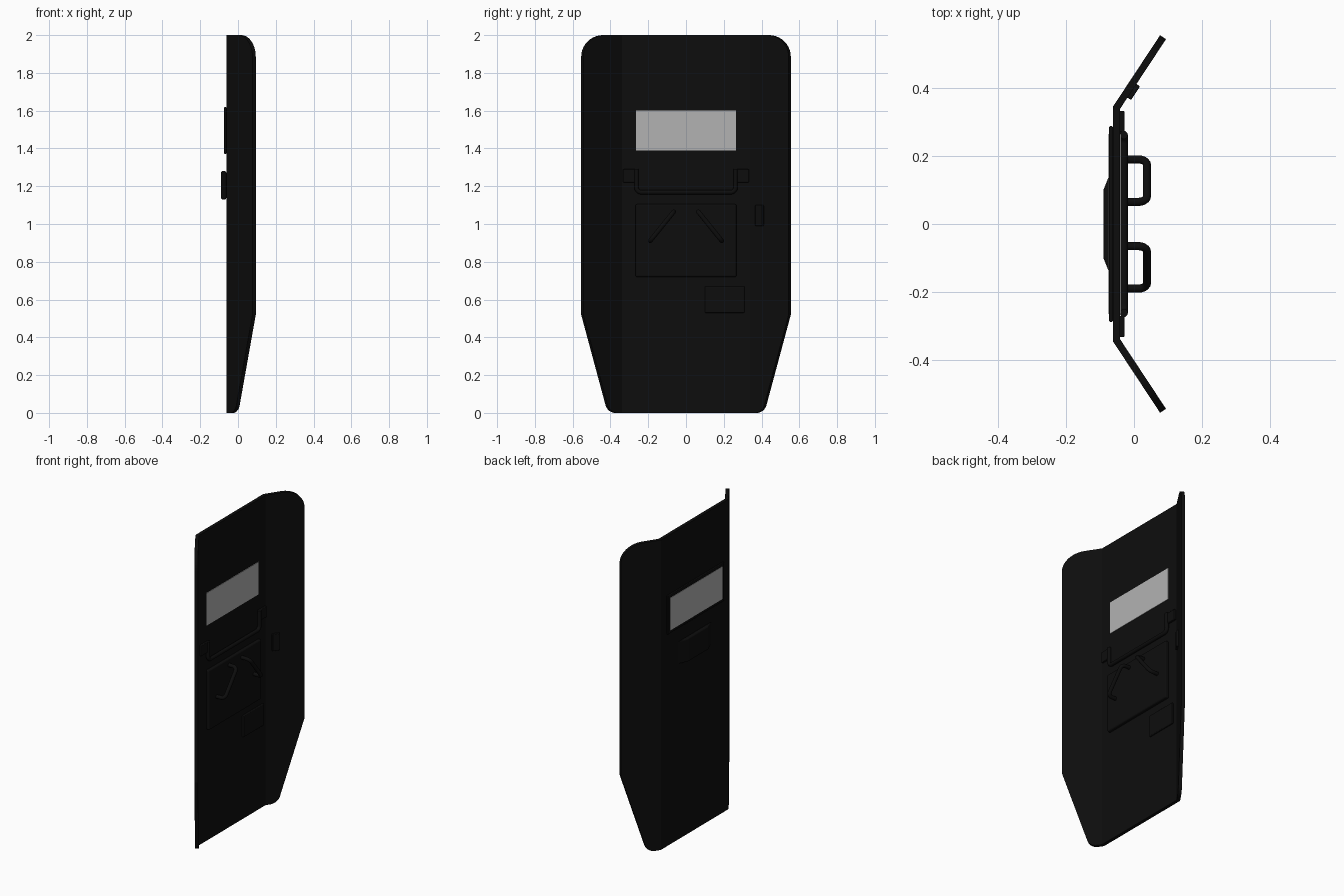
import bpy, bmesh, math
from mathutils import Matrix

cube = bpy.data.objects.get("Cube")
if cube:
    bpy.data.objects.remove(cube, do_unlink=True)


def make_material(name, value, roughness):
    m = bpy.data.materials.new(name)
    m.use_nodes = True
    col = (value, value, value, 1)
    m.diffuse_color = col
    bsdf = m.node_tree.nodes["Principled BSDF"]
    bsdf.inputs["Base Color"].default_value = col
    bsdf.inputs["Roughness"].default_value = roughness
    return m


black = make_material("matte black", 0.004, 0.7)
glass = make_material("pale grey glass", 0.45, 0.4)

OUTER = -0.062      # outer face of the flat centre panel
THICK = 0.021
INNER = OUTER + THICK
BEND = 0.345        # half width of the centre panel
SLOPE = 0.66        # how far the wings sweep back


def add_object(name, bm, mat):
    mesh = bpy.data.meshes.new(name)
    bm.to_mesh(mesh)
    bm.free()
    mesh.materials.append(mat)
    ob = bpy.data.objects.new(name, mesh)
    bpy.context.scene.collection.objects.link(ob)
    return ob


def add_bevel(ob, width, segments=3):
    mod = ob.modifiers.new("Bevel", 'BEVEL')
    mod.width = width
    mod.segments = segments
    mod.limit_method = 'ANGLE'


def box(name, xs, ys, zs, mat=black, bevel=0.0, turn=0.0):
    """Box from ranges, turned about its own vertical axis."""
    bm = bmesh.new()
    bmesh.ops.create_cube(bm, size=1)
    size = [r[1] - r[0] for r in (xs, ys, zs)]
    mid = [(r[0] + r[1]) / 2 for r in (xs, ys, zs)]
    bmesh.ops.transform(bm, verts=bm.verts, matrix=Matrix.Translation(mid)
                        @ Matrix.Rotation(turn, 4, 'Z') @ Matrix.Diagonal((*size, 1)))
    ob = add_object(name, bm, mat)
    if bevel:
        add_bevel(ob, bevel)
    return ob


def tube(name, corners, radius, bend):
    """Round tube along a path with rounded corners."""
    bm = bmesh.new()
    vs = [bm.verts.new(p) for p in corners]
    for a, b in zip(vs, vs[1:]):
        bm.edges.new((a, b))
    bmesh.ops.bevel(bm, geom=vs[1:-1], offset=bend, segments=5, profile=0.5,
                    affect='VERTICES')
    # walk the rounded wire from one end to the other
    v = min((v for v in bm.verts if len(v.link_edges) == 1),
            key=lambda v: (v.co - vs[0].co).length if vs[0].is_valid else 0)
    path, edge = [v.co.copy()], None
    while True:
        nxt = [e for e in v.link_edges if e != edge]
        if not nxt:
            break
        edge = nxt[0]
        v = edge.other_vert(v)
        path.append(v.co.copy())
    bm.free()
    curve = bpy.data.curves.new(name, 'CURVE')
    curve.dimensions = '3D'
    curve.bevel_depth = radius
    curve.bevel_resolution = 3
    curve.use_fill_caps = True
    sp = curve.splines.new('POLY')
    sp.points.add(len(path) - 1)
    for p, co in zip(sp.points, path):
        p.co = (*co, 1)
    sp.use_smooth = True
    curve.materials.append(black)
    ob = bpy.data.objects.new(name, curve)
    bpy.context.scene.collection.objects.link(ob)
    return ob


# Shield panel: flat outline, rounded corners, wings folded back, then thickened
half = [(0.415, 0.0), (0.555, 0.52), (0.555, 2.0)]
outline = half + [(-y, z) for y, z in reversed(half)]
bm = bmesh.new()
bm.faces.new([bm.verts.new((OUTER, y, z)) for y, z in outline])
for pick, radius in ((lambda z: z > 1.9, 0.115), (lambda z: z < 0.01, 0.04)):
    corners = [v for v in bm.verts if pick(v.co.z)]
    bmesh.ops.bevel(bm, geom=corners, offset=radius, segments=10, profile=0.5,
                    affect='VERTICES')
for side in (-1, 1):
    bmesh.ops.bisect_plane(bm, geom=bm.verts[:] + bm.edges[:] + bm.faces[:],
                           plane_co=(0, side * BEND, 0), plane_no=(0, 1, 0))
for v in bm.verts:
    v.co.x += SLOPE * max(0, abs(v.co.y) - BEND)
bm.normal_update()
for f in bm.faces:
    if f.normal.x < 0:
        f.normal_flip()
shield = add_object("shield_panel", bm, black)
solid = shield.modifiers.new("Thickness", 'SOLIDIFY')
solid.thickness = THICK
solid.offset = 1
solid.use_even_offset = True

# Viewing window and its outer frame
box("window_frame", (-0.073, OUTER), (-0.288, 0.288), (1.37, 1.62), bevel=0.004)
box("window_glass", (-0.075, INNER + 0.003), (-0.265, 0.265), (1.39, 1.60), glass)

# Lamp housing on the outer face, with sloping ends
bm = bmesh.new()
section = [(OUTER, -0.17), (-0.09, -0.1), (-0.09, 0.1), (OUTER, 0.17)]
base = bm.faces.new([bm.verts.new((x, y, 1.13)) for x, y in section])
top = bmesh.ops.extrude_face_region(bm, geom=[base])["geom"]
bmesh.ops.translate(bm, vec=(0, 0, 0.15),
                    verts=[g for g in top if isinstance(g, bmesh.types.BMVert)])
bmesh.ops.recalc_face_normals(bm, faces=bm.faces)
lamp = add_object("lamp_housing", bm, black)
add_bevel(lamp, 0.008)

# Padding and pouch on the inner face
box("arm_pad", (INNER - 0.002, -0.018), (-0.267, 0.267), (0.72, 1.105), bevel=0.008)
box("pouch", (INNER - 0.002, -0.03), (0.1, 0.31), (0.53, 0.67), bevel=0.005)

# Carrying bar with its brackets
bx = INNER + 0.011
tube("carrying_bar", [(bx, -0.262, 1.29), (bx, -0.262, 1.168),
                      (bx, 0.262, 1.168), (bx, 0.262, 1.29)], 0.012, 0.025)
for side, label in ((-1, "right"), (1, "left")):
    ys = sorted((side * 0.27, side * 0.333))
    box("bar_bracket_" + label, (INNER - 0.002, -0.028), ys, (1.22, 1.29), bevel=0.004)

    # Slanted grab handle with round feet
    low, high = (side * 0.19, 0.91), (side * 0.065, 1.065)
    tube("handle_" + label, [(-0.025, *low), (0.038, *low),
                             (0.038, *high), (-0.025, *high)], 0.012, 0.025)

# Clip on the left wing
box("wing_clip", (-0.013, 0.006), (0.366, 0.414), (0.99, 1.1), bevel=0.004,
    turn=-math.atan(SLOPE))

# Smooth rounded edges, keep folds sharp
for ob in bpy.context.scene.objects:
    if ob.type == 'MESH' and ob.name in ("arm_pad", "pouch", "lamp_housing"):
        for p in ob.data.polygons:
            p.use_smooth = False
